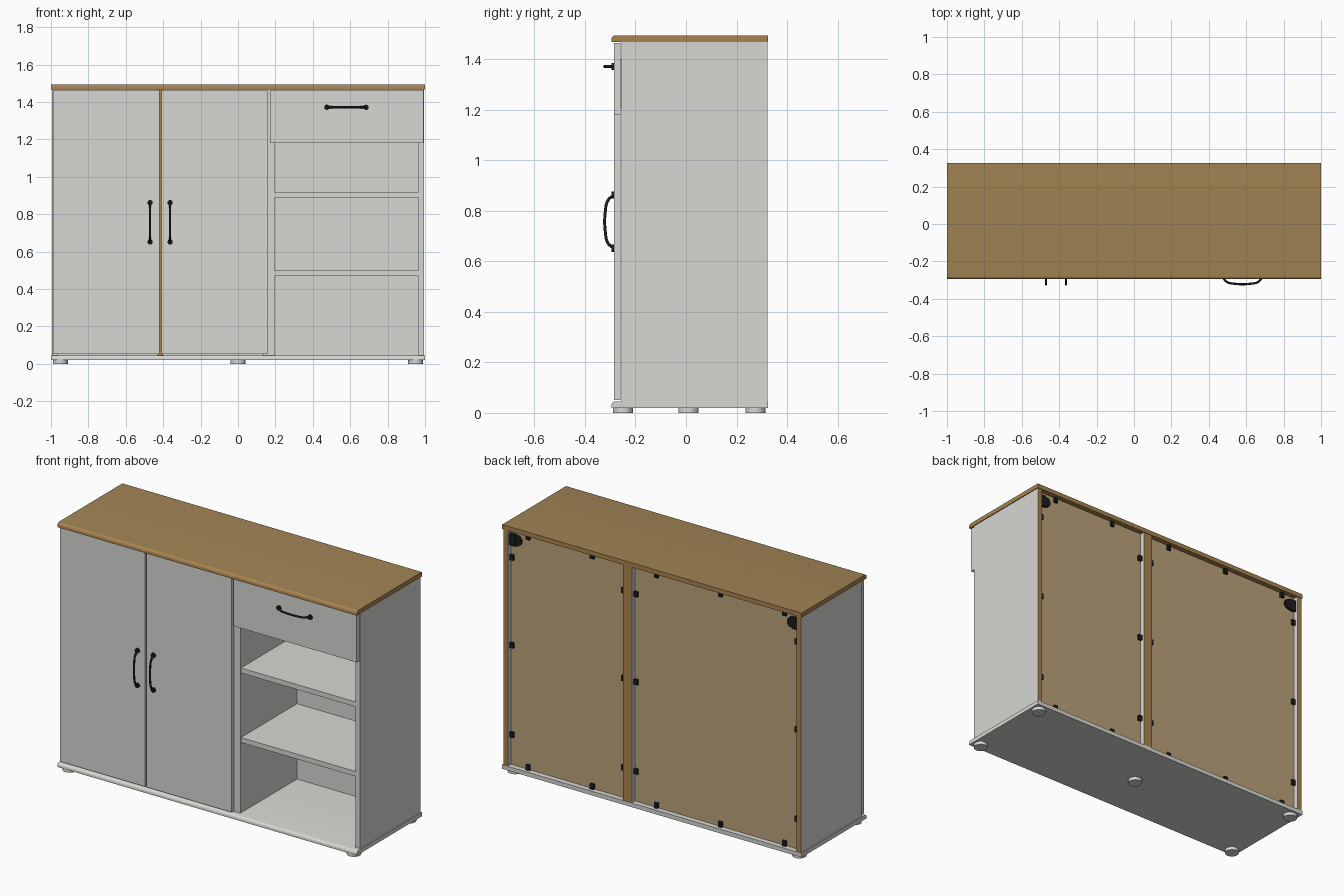
import bpy, bmesh, math
from mathutils import Matrix

cube = bpy.data.objects.get("Cube")
if cube:
    bpy.data.objects.remove(cube, do_unlink=True)


def make_mat(name, rgb):
    m = bpy.data.materials.new(name)
    m.use_nodes = True
    m.diffuse_color = (*rgb, 1)
    m.node_tree.nodes["Principled BSDF"].inputs["Base Color"].default_value = (*rgb, 1)
    return m


WHITE = make_mat("off_white_board", (0.68, 0.68, 0.65))
WOOD = make_mat("oak_top", (0.36, 0.23, 0.09))
EDGE = make_mat("raw_oak_edge", (0.40, 0.23, 0.08))
BACK = make_mat("brown_hardboard", (0.50, 0.36, 0.20))
BLACK = make_mat("black_metal", (0.012, 0.012, 0.012))


def finish(name, bm, mats, rule=None):
    """Turn a bmesh into an object; rule(normal) marks faces of the second colour."""
    bmesh.ops.recalc_face_normals(bm, faces=bm.faces)
    bm.normal_update()
    for f in bm.faces:
        f.material_index = 1 if rule and rule(f.normal) else 0
    me = bpy.data.meshes.new(name)
    bm.to_mesh(me)
    bm.free()
    for m in mats:
        me.materials.append(m)
    ob = bpy.data.objects.new(name, me)
    bpy.context.collection.objects.link(ob)
    return ob


def box(name, xs, ys, zs, mats=(WHITE,), rule=None):
    size = [b - a for a, b in (xs, ys, zs)]
    mid = [(a + b) / 2 for a, b in (xs, ys, zs)]
    bm = bmesh.new()
    bmesh.ops.create_cube(bm, size=1, matrix=Matrix.Translation(mid) @ Matrix.Diagonal((*size, 1)))
    return finish(name, bm, mats, rule)


def disc(name, pos, radius, depth, mat, axis="Z"):
    turn = Matrix.Rotation(math.pi / 2, 4, "X") if axis == "Y" else Matrix()
    bm = bmesh.new()
    bmesh.ops.create_cone(bm, cap_ends=True, segments=24, radius1=radius, radius2=radius,
                          depth=depth, matrix=Matrix.Translation(pos) @ turn)
    ob = finish(name, bm, (mat,))
    smooth(ob)
    return ob


def smooth(ob):
    bpy.ops.object.select_all(action="DESELECT")
    ob.select_set(True)
    bpy.context.view_layer.objects.active = ob
    bpy.ops.object.shade_smooth_by_angle(angle=math.radians(35))


def slab(name, z0, z1, mats, rule=None):
    """Full-width board with a rounded upper front edge."""
    r, front, back, half = 0.016, -0.295, 0.325, 1.0
    arc = [(front + r - r * math.cos(a), z1 - r + r * math.sin(a))
           for a in (i * math.pi / 10 for i in range(6))]
    bm = bmesh.new()
    face = bm.faces.new([bm.verts.new((-half, y, z))
                         for y, z in [(back, z0), (front, z0)] + arc + [(back, z1)]])
    ext = bmesh.ops.extrude_face_region(bm, geom=[face])["geom"]
    bmesh.ops.translate(bm, vec=(2 * half, 0, 0),
                        verts=[v for v in ext if isinstance(v, bmesh.types.BMVert)])
    ob = finish(name, bm, mats, rule)
    smooth(ob)


def faces_back(n):
    return n.y > 0.9


# Top and base boards
slab("top_board", 1.468, 1.495, (EDGE, WOOD), lambda n: n.z > 0.9)
slab("base_board", 0.02, 0.045, (WHITE,))

# Uprights with raw rear edges
Z = (0.045, 1.468)
DEPTH = (-0.255, 0.322)
for name, xs in (("right_side", (-0.995, -0.965)), ("left_side", (0.965, 0.995)),
                 ("partition", (0.135, 0.195))):
    box(name, xs, DEPTH, Z, (WHITE, EDGE), faces_back)
box("door_divider", (-0.43, -0.40), (-0.255, 0.28), Z, (WHITE, EDGE), lambda n: n.y < -0.9)

# Recessed back panels
for name, xs in (("back_panel_wide", (-0.965, 0.135)), ("back_panel_narrow", (0.195, 0.965))):
    box(name, xs, (0.285, 0.293), Z, (WHITE, BACK), faces_back)

# Shelves
for i, z in enumerate((0.47, 0.89)):
    box(f"open_shelf_{i}", (0.195, 0.965), (-0.25, 0.285), (z, z + 0.03))
    box(f"cupboard_shelf_{i}", (-0.40, 0.135), (-0.2, 0.285), (z, z + 0.03))

# Doors and drawer
FRONT = (-0.285, -0.26)
box("right_door", (-0.99, -0.421), FRONT, (0.052, 1.464))
box("left_door", (-0.410, 0.157), FRONT, (0.052, 1.464))
box("drawer_front", (0.17, 0.992), FRONT, (1.18, 1.464))
box("drawer_bottom", (0.21, 0.95), (-0.26, 0.2), (1.21, 1.22))
box("drawer_back", (0.21, 0.95), (0.19, 0.2), (1.22, 1.40))
for x in (0.21, 0.94):
    box("drawer_wall", (x, x + 0.01), (-0.26, 0.19), (1.22, 1.40))


# Bowed handles with round end bosses
def handle(name, x, z, vertical):
    cu = bpy.data.curves.new(name, "CURVE")
    cu.dimensions = "3D"
    cu.bevel_depth = 0.006
    cu.bevel_resolution = 3
    cu.resolution_u = 5
    sp = cu.splines.new("BEZIER")
    path = [(-0.105, -0.286), (-0.085, -0.309), (-0.045, -0.319),
            (0.045, -0.319), (0.085, -0.309), (0.105, -0.286)]
    sp.bezier_points.add(len(path) - 1)
    for p, (u, y) in zip(sp.bezier_points, path):
        p.co = (0, y, u) if vertical else (u, y, 0)
        p.handle_left_type = p.handle_right_type = "AUTO"
    cu.materials.append(BLACK)
    ob = bpy.data.objects.new(name, cu)
    ob.location = (x, 0, z)
    bpy.context.collection.objects.link(ob)
    for s in (-0.105, 0.105):
        pos = (x, -0.289, z + s) if vertical else (x + s, -0.289, z)
        disc(name + "_boss", pos, 0.014, 0.012, BLACK, "Y")


handle("right_door_handle", -0.47, 0.757, True)
handle("left_door_handle", -0.363, 0.757, True)
handle("drawer_handle", 0.58, 1.372, False)

# Feet
for x, y in ((-0.95, -0.25), (0.95, -0.25), (-0.95, 0.275), (0.95, 0.275), (0, 0.01)):
    disc("foot", (x, y, 0.01), 0.04, 0.02, WHITE)


# Rear panel clips and wall brackets
def clip(x, z):
    box("back_clip", (x - 0.012, x + 0.012), (0.293, 0.307), (z - 0.016, z + 0.016), (BLACK,))


for z in (0.23, 0.77, 1.30):
    for x in (-0.953, 0.123, 0.207, 0.953):
        clip(x, z)
for i in range(-2, 3):
    for z in (0.061, 1.452):
        clip(-0.012 + 0.428 * i, z)
for s in (-1, 1):
    disc("wall_bracket", (s * 0.92, 0.3, 1.41), 0.032, 0.014, BLACK, "Y")
    box("bracket_plate", sorted((s * 0.965, s * 0.925)), (0.293, 0.31), (1.375, 1.445), (BLACK,))
